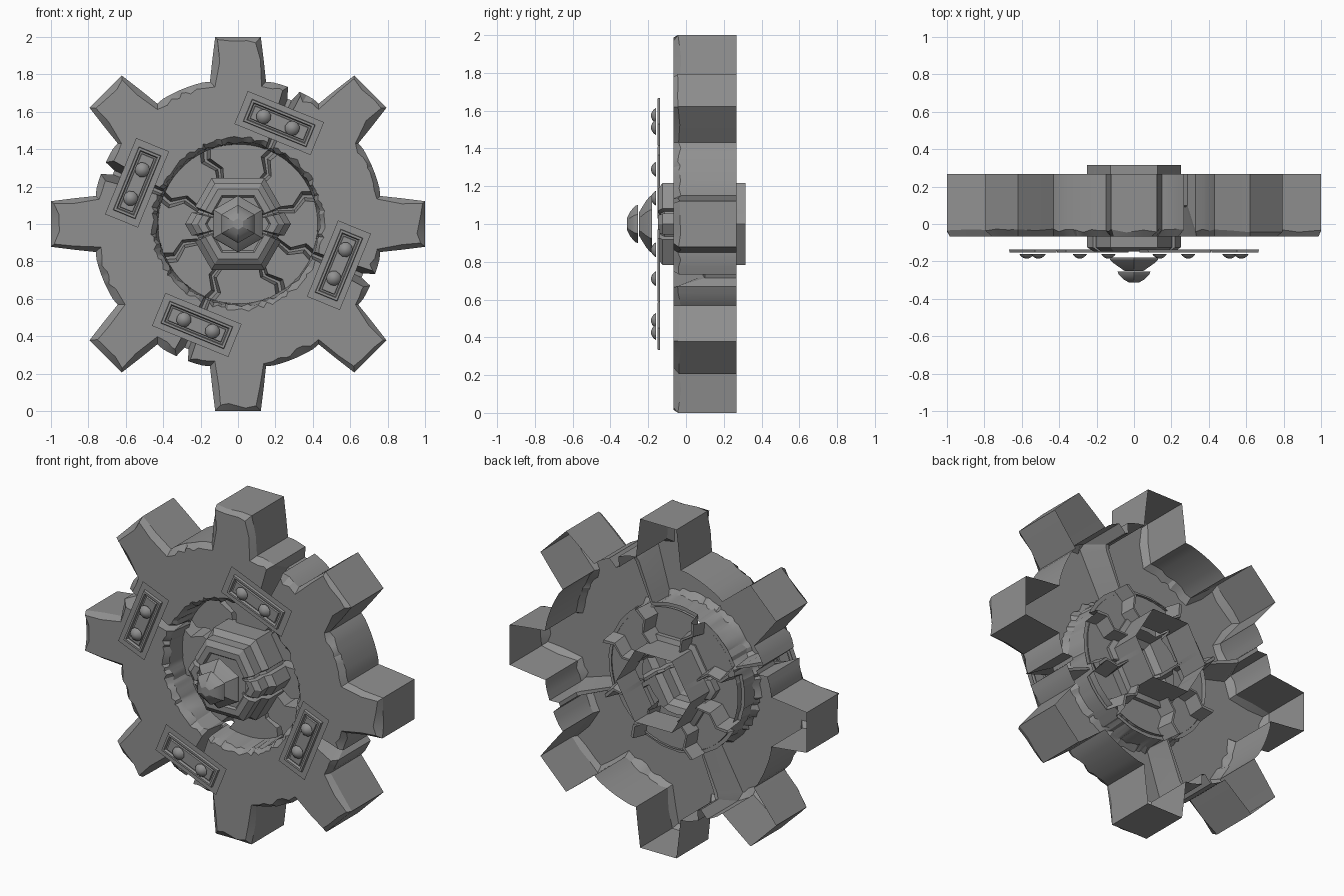
import bpy, bmesh, math, random
from mathutils import Vector, Matrix

if "Cube" in bpy.data.objects:
    bpy.data.objects.remove(bpy.data.objects["Cube"])

random.seed(4)
stone = bpy.data.materials.new("stone grey")
stone.diffuse_color = (0.28, 0.28, 0.28, 1)
stone.use_nodes = True
stone.node_tree.nodes["Principled BSDF"].inputs["Base Color"].default_value = stone.diffuse_color
CENTRE = Vector((0, 0, 1))


def polar(r, deg, y):
    a = math.radians(deg)
    return Vector((r * math.cos(a), y, r * math.sin(a)))


def jit(v, amount):
    return v + random.uniform(-amount, amount)


def skin(name, rings, fill=False, matrix=None):
    """Bridge closed rings into a sheet; the last ring may be filled."""
    bm = bmesh.new()
    loops = [[bm.verts.new(p) for p in ring] for ring in rings]
    n = len(loops[0])
    for a, b in zip(loops, loops[1:]):
        for j in range(n):
            k = (j + 1) % n
            bm.faces.new((a[j], a[k], b[k], b[j]))
    if fill:
        bm.faces.new(loops[-1])
    if matrix:
        bm.transform(matrix)
    bm.transform(Matrix.Translation(CENTRE))
    mesh = bpy.data.meshes.new(name)
    bm.to_mesh(mesh)
    bm.free()
    mesh.materials.append(stone)
    obj = bpy.data.objects.new(name, mesh)
    bpy.context.collection.objects.link(obj)
    bpy.ops.object.select_all(action='DESELECT')
    obj.select_set(True)
    bpy.context.view_layer.objects.active = obj
    bpy.ops.object.shade_smooth_by_angle(angle=math.radians(25))
    return obj


# Gear outline: eight tapered teeth, a crack in every second gap
tooth = [(.76, -.15), (.88, -.137), (1, -.122), (1, -.05), (1, .04),
         (1, .122), (.88, .137), (.76, .15)]
outline, cracked = [], []
for k in range(8):
    turn = Matrix.Rotation(math.radians(45 * k), 2)
    for p in tooth:
        outline.append(turn @ Vector(p))
        cracked.append(False)
    for d in (14, 17, 20, 21.6, 23.4, 25, 28, 31):
        deep = k % 2 == 1 and d in (21.6, 23.4)
        a = math.radians(45 * k + d)
        outline.append(Vector((math.cos(a), math.sin(a))) * (.72 if deep else .78))
        cracked.append(deep)

# Gear shell: outer wall, chipped chamfer, front face, recess wall, open back
n = len(outline)
rings = [[] for _ in range(6)]
for i, p in enumerate(outline):
    before, after = outline[i - 1], outline[(i + 1) % n]
    d0, d1 = (p - before).normalized(), (after - p).normalized()
    t = (d0 + d1).normalized()
    inward = Vector((-t.y, t.x))
    deg = math.degrees(math.atan2(p.y, p.x))
    deep = cracked[i]
    q = p * .96 if deep else p + inward * random.uniform(.015, .045)
    front, edge = (.09, .1) if deep else (-.067, jit(-.035, .01))
    rings[0].append(Vector((p.x, .267, p.y)))
    rings[1].append(Vector((p.x, edge, p.y)))
    rings[2].append(Vector((q.x, front, q.y)))
    rings[3].append(polar(jit(.458, .012), deg, front))
    rings[4].append(polar(jit(.435, .008), deg, max(front, jit(-.035, .01))))
    rings[5].append(polar(.425, deg, .11))
skin("gear_body", rings)

# Recessed floor of broken slabs
angles, depth = [], []
cracks = [18, 62, 112, 158, 203, 247, 300, 335]
for i, c in enumerate(cracks):
    nxt = cracks[(i + 1) % len(cracks)] + (360 if i == len(cracks) - 1 else 0)
    level = jit(.09, .02)
    angles += [c - 1.2, c + 1.2]
    depth += [.19, .19]
    for f in (0, .33, .67, 1):
        angles.append(c + 4 + f * (nxt - c - 8))
        depth.append(level)
rings = []
for r, wobble in ((.45, 1), (.38, 5), (.31, -3), (.22, 2)):
    rings.append([polar(r, a + wobble, y) for a, y in zip(angles, depth)])
skin("floor_slabs", rings)


# Hexagonal hub with notches worn into its sides, hollow at the back
def hex_radius(deg):
    off = (deg % 60) - 30
    return math.cos(math.radians(30)) / math.cos(math.radians(off))


hub_angles = []
for k in range(6):
    hub_angles += [(60 * k, 0)]
    if k in (0, 2, 3, 5):
        c = 60 * k + (18 if k in (0, 3) else 42)
        hub_angles += [(c - 4, 0), (c - 2, 1), (c + 2, 1), (c + 4, 0)]
    else:
        hub_angles += [(60 * k + 30, 0)]
hub_profile = [(.25, .315), (.25, .13), (.283, .12), (.283, -.03), (.25, -.062),
               (.25, -.125), (.215, -.147), (.175, -.147), (.165, -.135)]
rings = []
for i, (r, y) in enumerate(hub_profile):
    cut = .025 if 2 <= i <= 7 else 0
    rings.append([polar(r * hex_radius(a) - cut * notch, a, y + (.012 * notch if i > 4 else 0))
                  for a, notch in hub_angles])
skin("hub", rings, fill=True)

# Floating hexagonal washer and domed bolt cap
for name, profile in (
        ("hub_washer", [(.152, -.18), (.148, -.19), (.125, -.21), (.06, -.25)]),
        ("hub_bolt", [(.102, -.254), (.095, -.27), (.065, -.296), (.03, -.313)])):
    skin(name, [[polar(r, 30 + 60 * k, y) for k in range(6)] for r, y in profile], fill=True)


# Riveted repair plates bridging the four cracks
def rect(w, h, y):
    return [Vector((x * w / 2, y, z * h / 2)) for x, z in ((-1, -1), (1, -1), (1, 1), (-1, 1))]


for k in range(4):
    place = (Matrix.Rotation(-math.radians(67.8 + 90 * k - 90), 4, 'Y')
             @ Matrix.Translation((0, 0, .583)))
    skin("repair_plate", [rect(.44, .19, -.137), rect(.365, .128, -.137), rect(.36, .123, -.152),
                          rect(.335, .1, -.152), rect(.325, .09, -.139), rect(.31, .075, -.139),
                          rect(.305, .07, -.148)], fill=True, matrix=place)
    for x in (-.09, .075):
        dome = [(.04, -.16), (.034, -.169), (.022, -.179), (.008, -.185)]
        skin("rivet", [[polar(r, 36 * j, y) for j in range(10)] for r, y in dome], fill=True,
             matrix=place @ Matrix.Translation((x, 0, 0)))
